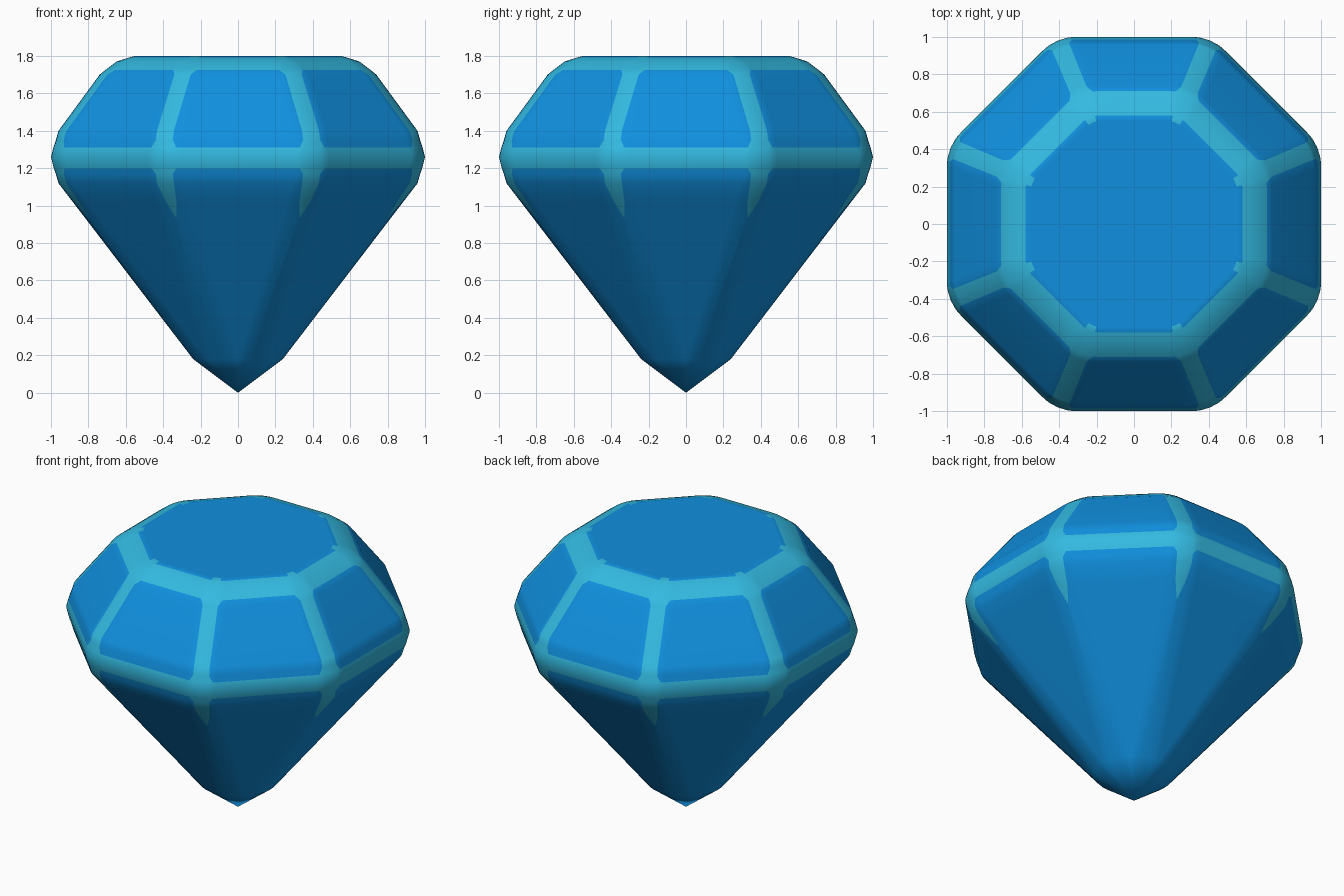
import bpy, bmesh, math
from math import radians, sin, cos, tan

if "Cube" in bpy.data.objects:
    bpy.data.objects.remove(bpy.data.objects["Cube"])

T = tan(radians(22.5))


def material(name, rgb):
    m = bpy.data.materials.new(name)
    m.diffuse_color = (*rgb, 1)
    m.use_nodes = True
    m.node_tree.nodes["Principled BSDF"].inputs["Base Color"].default_value = m.diffuse_color
    return m


# Levels: apothem, height, corner bevel length, angle where the edge stripe ends
A = 11.25
LEVELS = [
    (0.24, 0.18, 0.094, A), (0.822, 0.94, 0.104, 21.9), (0.891, 1.03, 0.104, 15),
    (0.96, 1.12, 0.104, A), (0.974, 1.17, 0.104, A), (0.985, 1.20, 0.104, A),
    (1.0, 1.26, 0.104, A), (0.987, 1.31, 0.104, A), (0.974, 1.35, 0.104, A),
    (0.96, 1.40, 0.104, A), (0.74, 1.70, 0.10, A), (0.71, 1.725, 0.095, A),
    (0.65, 1.77, 0.08, A), (0.58, 1.793, 0.06, A), (0.55, 1.80, 0.05, A),
]
STRIPE_FROM = 1                      # first level with light edge stripes
BANDS = (5, 6, 11, 12)               # level gaps that are light all round
ROUND = {4: "top", 7: "bottom", 10: "top"}   # gaps holding facet corners

bm = bmesh.new()


def ring(a, z, c, stripe):
    """Octagon with rounded corners, seven points per side."""
    h, r = a * T, c / T
    half = []
    for t in (22.5, stripe, stripe / 2, 0):
        t = radians(t)
        half.append((a - r + r * cos(t), h - c + r * sin(t)))
    side = [(x, -y) for x, y in half] + [half[i] for i in (3, 2, 1)]
    out = []
    for k in range(8):
        w = radians(45 * k)
        for x, y in side:
            out.append(bm.verts.new((x * cos(w) - y * sin(w), x * sin(w) + y * cos(w), z)))
    return out


def face(vs, light):
    f = bm.faces.new(vs)
    f.material_index = 1 if light else 0
    f.smooth = True


rings = [ring(*l) for l in LEVELS]
n = 56

# Pointed tip and flat table
tip = bm.verts.new((0, 0, 0))
for i in range(n):
    face((tip, rings[0][(i + 1) % n], rings[0][i]), False)
face(rings[-1], False)

# Facets, rounded edges and light stripes
for g in range(len(rings) - 1):
    lo, hi = rings[g], rings[g + 1]
    for i in range(n):
        j, e = i % 7, (i + 1) % n
        a, b, c, d = lo[i], lo[e], hi[e], hi[i]
        if j in (1, 5) and g in ROUND:
            # split the facet corner diagonally so the stripe meets it softly
            if (j == 1) == (ROUND[g] == "top"):
                first, second = (a, c, d), (a, b, c)
                lit = first if j == 1 else second
            else:
                first, second = (a, b, d), (b, c, d)
                lit = first if j == 1 else second
            for tri in (first, second):
                face(tri, tri is lit)
        else:
            face((a, b, c, d), g in BANDS or (j in (0, 6) and g >= STRIPE_FROM))

bmesh.ops.recalc_face_normals(bm, faces=bm.faces)
mesh = bpy.data.meshes.new("cut_gem")
bm.to_mesh(mesh)
bm.free()
mesh.materials.append(material("deep blue", (0.005, 0.28, 0.74)))
mesh.materials.append(material("light cyan", (0.033, 0.49, 0.75)))
gem = bpy.data.objects.new("cut_gem", mesh)
bpy.context.collection.objects.link(gem)

# Keep the large facets looking flat
wn = gem.modifiers.new("flat_facets", 'WEIGHTED_NORMAL')
wn.mode = 'FACE_AREA'
